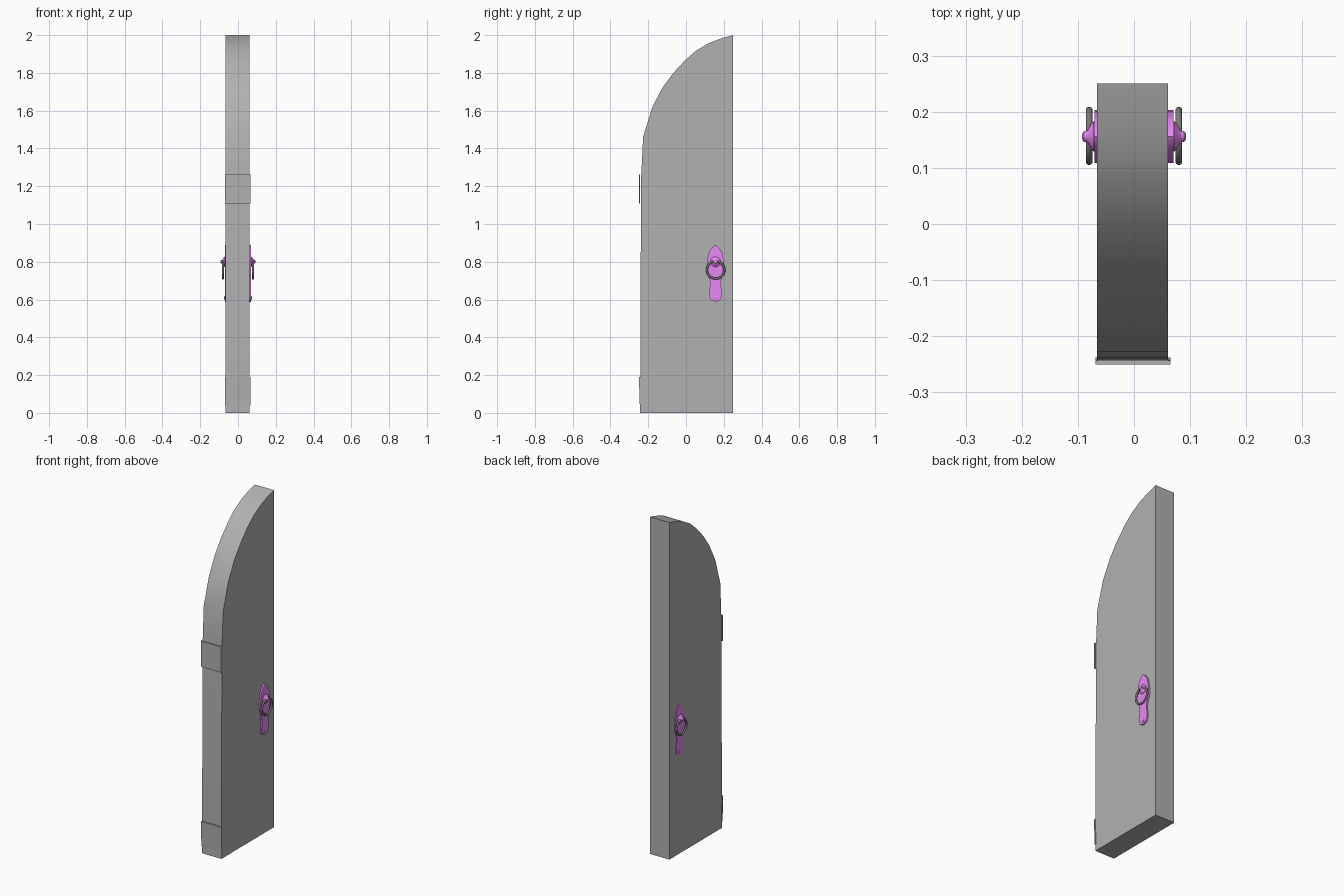
import bpy, bmesh, math
from mathutils import Matrix

if "Cube" in bpy.data.objects:
    bpy.data.objects.remove(bpy.data.objects["Cube"])


def material(name, color):
    m = bpy.data.materials.new(name)
    m.diffuse_color = (*color, 1)
    m.use_nodes = True
    m.node_tree.nodes["Principled BSDF"].inputs["Base Color"].default_value = m.diffuse_color
    return m


pink = material("pink_metal", (0.80, 0.25, 0.90))
grey = material("door_grey", (0.44, 0.44, 0.44))
dark = material("dark_metal", (0.20, 0.19, 0.18))


def finish(bm, name, mat, angle=30):
    bmesh.ops.recalc_face_normals(bm, faces=bm.faces)
    me = bpy.data.meshes.new(name)
    bm.to_mesh(me)
    bm.free()
    ob = bpy.data.objects.new(name, me)
    bpy.context.collection.objects.link(ob)
    me.materials.append(mat)
    bpy.ops.object.select_all(action='DESELECT')
    ob.select_set(True)
    bpy.context.view_layer.objects.active = ob
    bpy.ops.object.shade_smooth_by_angle(angle=math.radians(angle))
    return ob


def loft(sections, name, mat):
    """Join equal-length outlines of 3D points and cap both ends."""
    bm = bmesh.new()
    rows = [[bm.verts.new(p) for p in s] for s in sections]
    n = len(rows[0])
    for a, b in zip(rows, rows[1:]):
        for i in range(n):
            bm.faces.new((a[i], a[(i + 1) % n], b[(i + 1) % n], b[i]))
    bm.faces.new(rows[0])
    bm.faces.new(rows[-1])
    return finish(bm, name, mat)


def lathe_x(profile, name, y, z, side, mat, n=24):
    """Round part about the x axis; profile is (x, radius), last point is the tip."""
    bm = bmesh.new()
    rows = [[bm.verts.new((side * x, y + r * math.cos(2 * math.pi * i / n),
                           z + r * math.sin(2 * math.pi * i / n))) for i in range(n)]
            for x, r in profile[:-1]]
    for a, b in zip(rows, rows[1:]):
        for i in range(n):
            bm.faces.new((a[i], a[(i + 1) % n], b[(i + 1) % n], b[i]))
    tip = bm.verts.new((side * profile[-1][0], y, z))
    for i in range(n):
        bm.faces.new((rows[-1][i], rows[-1][(i + 1) % n], tip))
    bm.faces.new(rows[0])
    return finish(bm, name, mat)


# Door leaf: half of a pointed arch, extruded across x
door = [(0.25, 0), (0.25, 2.0), (0.185, 1.982), (0.12, 1.957), (0.054, 1.918),
        (-0.005, 1.867), (-0.067, 1.80), (-0.123, 1.724), (-0.18, 1.615),
        (-0.227, 1.46), (-0.238, 1.236), (-0.243, 0)]
loft([[(x, y, z) for y, z in door] for x in (-0.066, 0.061)], "door_leaf", grey)

# Hinge plates wrapped on the narrow edge; the lower one leans into the door
for name, z, tilt in (("upper_hinge", 1.185, 0.0), ("lower_hinge", 0.115, 1.8)):
    bm = bmesh.new()
    m = (Matrix.Translation((-0.002, -0.2465 if tilt == 0 else -0.2435, z))
         @ Matrix.Rotation(math.radians(tilt), 4, 'X')
         @ Matrix.Diagonal((0.134, 0.007, 0.152, 1)))
    bmesh.ops.create_cube(bm, size=1, matrix=m)
    finish(bm, name, grey)

# Half outline of the leaf-topped handle plate: (half width, z), top to bottom
half = [(0.010, 0.884), (0.019, 0.873), (0.029, 0.862), (0.036, 0.845), (0.041, 0.822),
        (0.045, 0.80), (0.047, 0.775), (0.046, 0.755), (0.041, 0.735), (0.034, 0.715),
        (0.029, 0.695), (0.029, 0.675), (0.032, 0.655), (0.034, 0.635), (0.031, 0.612),
        (0.024, 0.597)]
outline = [(0, 0.89)] + half + [(0, 0.588)] + [(-w, z) for w, z in reversed(half)]
CY = 0.156

for side, label in ((1, "right"), (-1, "left")):
    # Flat plate
    loft([[(side * x, CY + w, z) for w, z in outline] for x in (0.058, 0.070)],
         label + "_handle_plate", pink)
    # Conical boss ending in a small ball
    lathe_x([(0.066, 0.027), (0.072, 0.027), (0.077, 0.021), (0.083, 0.012),
             (0.086, 0.010), (0.089, 0.0095), (0.092, 0.006), (0.093, 0)],
            label + "_handle_boss", CY, 0.80, side, pink)
    # Small screw at the foot of the plate
    lathe_x([(0.066, 0.009), (0.072, 0.009), (0.074, 0.006), (0.075, 0)],
            label + "_plate_screw", CY, 0.609, side, pink, 12)
    # Pull ring
    bpy.ops.mesh.primitive_torus_add(major_radius=0.046, minor_radius=0.006,
                                     major_segments=32, minor_segments=10,
                                     location=(side * 0.080, CY + 0.001, 0.757),
                                     rotation=(0, math.pi / 2, 0))
    ring = bpy.context.object
    ring.name = label + "_pull_ring"
    ring.data.materials.append(dark)
    bpy.ops.object.shade_smooth_by_angle(angle=math.radians(40))
